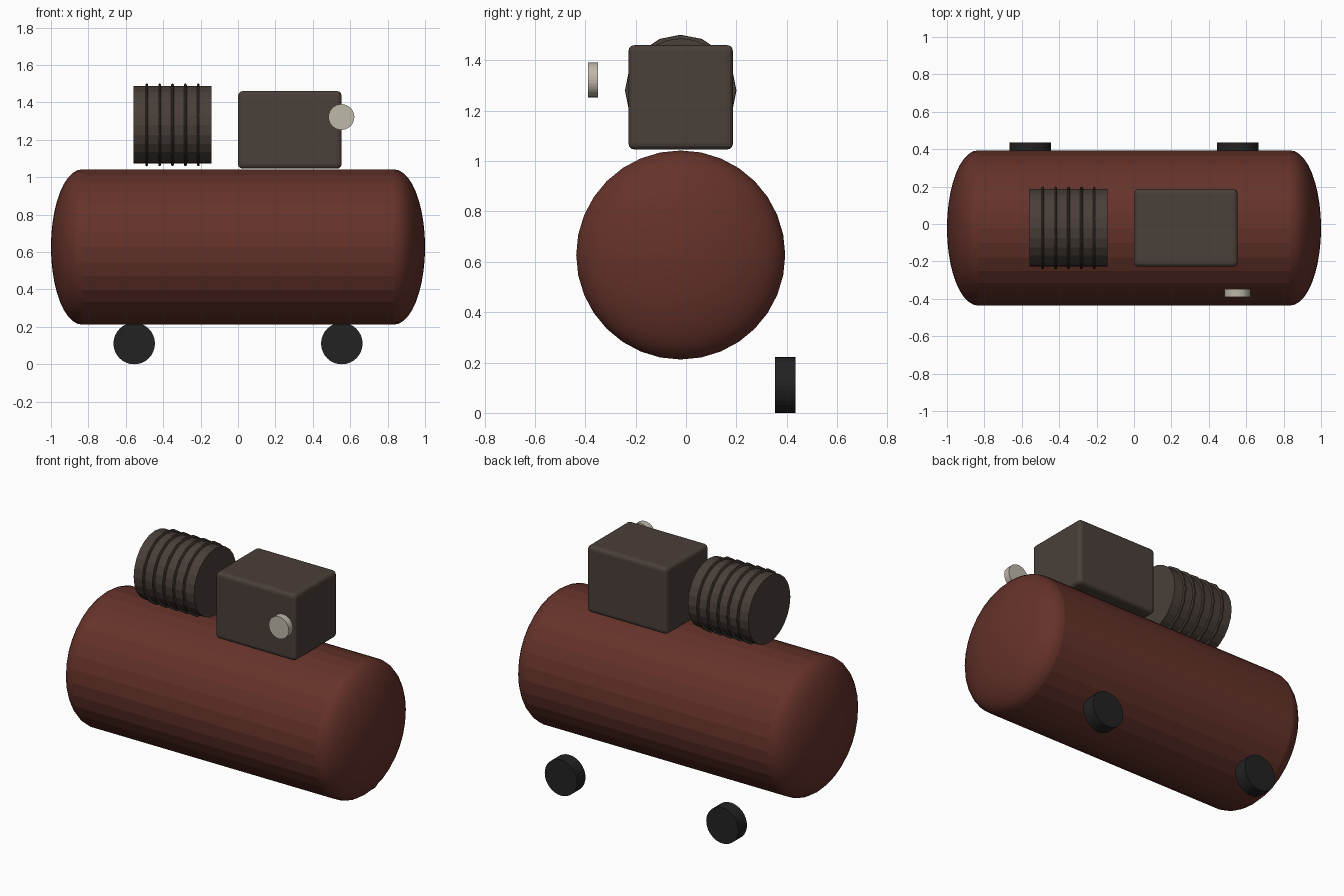
import bpy, bmesh
from math import sin, cos, pi
from mathutils import Vector

cube = bpy.data.objects.get("Cube")
if cube:
    bpy.data.objects.remove(cube, do_unlink=True)


def material(name, rgb):
    m = bpy.data.materials.new(name)
    m.use_nodes = True
    m.diffuse_color = (*rgb, 1)
    m.node_tree.nodes["Principled BSDF"].inputs["Base Color"].default_value = (*rgb, 1)
    return m


RED = material("oxide red paint", (0.13, 0.032, 0.023))
GREY = material("warm dark grey metal", (0.068, 0.050, 0.041))
BLACK = material("black rubber", (0.016, 0.016, 0.016))
CREAM = material("pale gauge metal", (0.52, 0.48, 0.40))


def finish(bm, name, mat, location):
    bmesh.ops.recalc_face_normals(bm, faces=bm.faces)
    mesh = bpy.data.meshes.new(name)
    bm.to_mesh(mesh)
    bm.free()
    mesh.materials.append(mat)
    obj = bpy.data.objects.new(name, mesh)
    obj.location = location
    bpy.context.collection.objects.link(obj)
    return obj


def lathe(name, profile, axis, sides, mat, location):
    """Revolve (along, radius) points around the x or y axis, closing the ends."""
    bm = bmesh.new()
    rings = []
    for along, radius in profile:
        ring = []
        for i in range(sides):
            a = 2 * pi * i / sides
            across, up = radius * sin(a), radius * cos(a)
            co = (along, across, up) if axis == "x" else (across, along, up)
            ring.append(bm.verts.new(co))
        rings.append(ring)
    for r0, r1 in zip(rings, rings[1:]):
        for i in range(sides):
            j = (i + 1) % sides
            bm.faces.new((r0[i], r0[j], r1[j], r1[i]))
    bm.faces.new(rings[0])
    bm.faces.new(rings[-1])
    return finish(bm, name, mat, location)


def drum(name, length, radius, axis, sides, mat, location):
    return lathe(name, [(-length / 2, radius), (length / 2, radius)], axis, sides, mat, location)


Y = -0.021  # centre line of tank, pump and motor

# Tank: faceted barrel with smooth domed ends
R, HALF, DOME = 0.415, 0.834, 0.166
dome = [(HALF + DOME * sin(t), R * cos(t)) for t in [pi / 2 * k / 10 for k in range(10)]]
dome.append((HALF + DOME, 0.01))
tank = lathe("tank", [(-x, r) for x, r in reversed(dome)] + dome, "x", 32, RED, (0, Y, 0.627))
for p in tank.data.polygons:
    p.use_smooth = abs(p.center.x) > HALF

# Pump cylinder with cooling fins
PX, PZ = -0.35, 1.28
drum("pump_cylinder", 0.415, 0.207, "x", 24, GREY, (PX, Y, PZ))
for n in range(5):
    fin = [(0.007 * cos(t), 0.2144 + 0.007 * sin(t)) for t in [pi - pi * k / 4 for k in range(5)]]
    fin = [(-0.007, 0.19)] + fin + [(0.007, 0.19)]
    lathe(f"cooling_fin_{n + 1}", fin, "x", 16, GREY, (PX + 0.069 * (n - 2), Y, PZ))

# Motor housing with rounded edges
bm = bmesh.new()
bmesh.ops.create_cube(bm, size=1)
bmesh.ops.scale(bm, vec=Vector((0.553, 0.415, 0.415)), verts=bm.verts)
motor = finish(bm, "motor_housing", GREY, (0.277, Y, 1.253))
bevel = motor.modifiers.new("rounded_edges", "BEVEL")
bevel.width = 0.024
bevel.segments = 3

# Pressure gauge
drum("pressure_gauge", 0.041, 0.069, "y", 32, CREAM, (0.553, -0.369, 1.322))

# Rear wheels
for side, x in (("right", -0.555), ("left", 0.555)):
    drum(f"{side}_wheel", 0.083, 0.111, "y", 32, BLACK, (x, 0.394, 0.111))
